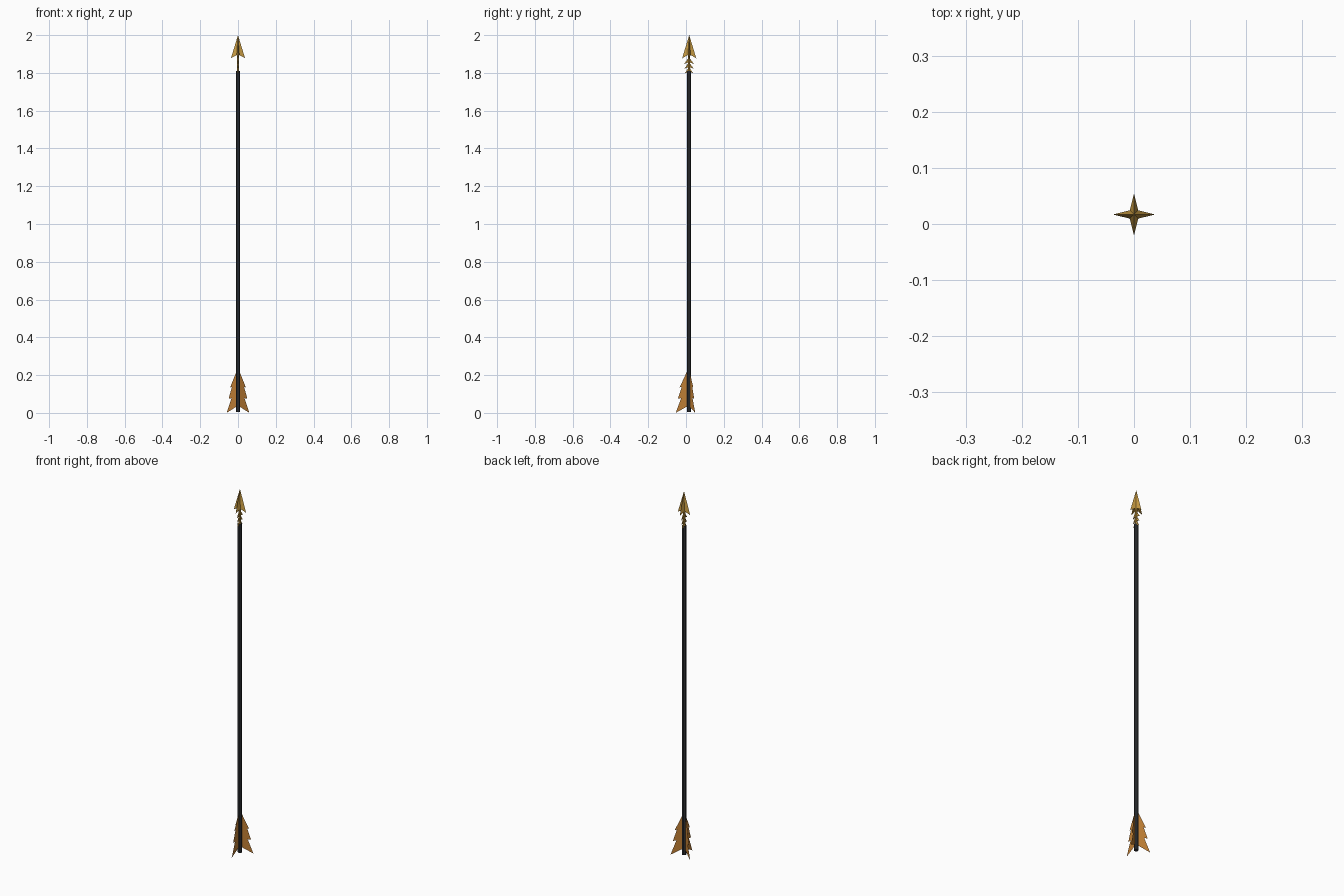
import bpy, math
from mathutils import Vector

if "Cube" in bpy.data.objects:
    bpy.data.objects.remove(bpy.data.objects["Cube"])

CY = 0.016  # arrow axis sits slightly behind the origin


def material(name, colour):
    m = bpy.data.materials.new(name)
    m.diffuse_color = (*colour, 1)
    m.use_nodes = True
    m.node_tree.nodes["Principled BSDF"].inputs["Base Color"].default_value = m.diffuse_color
    return m


dark = material("dark_shaft", (0.028, 0.031, 0.035))
gold = material("gold_metal", (0.58, 0.33, 0.055))
orange = material("orange_feather", (0.52, 0.21, 0.035))


def make(name, verts, faces, mat):
    me = bpy.data.meshes.new(name)
    me.from_pydata(verts, [], faces)
    me.materials.append(mat)
    ob = bpy.data.objects.new(name, me)
    bpy.context.collection.objects.link(ob)
    return ob


def rod(name, radius, z0, z1, mat, sides=8):
    bpy.ops.mesh.primitive_cylinder_add(vertices=sides, radius=radius, depth=z1 - z0,
                                        location=(0, CY, (z0 + z1) / 2),
                                        rotation=(0, 0, math.pi / sides))
    ob = bpy.context.object
    ob.name = name
    ob.data.materials.append(mat)


# Shaft and metal neck
rod("shaft", 0.0115, 0.005, 1.81, dark)
rod("neck", 0.007, 1.80, 1.91, gold)

# Four-bladed head: star ring with swept-back points
verts = [(0, CY + 0.001, 2.0), (0, CY + 0.001, 1.905)]
for i in range(8):
    a = i * math.pi / 4
    r, z = (0.0375, 1.877) if i % 2 == 0 else (0.0105, 1.895)
    verts.append((r * math.cos(a), CY + 0.001 + r * math.sin(a), z))
faces = []
for i in range(8):
    a, b = 2 + i, 2 + (i + 1) % 8
    faces += [(0, a, b), (1, b, a)]
make("arrow_head", verts, faces, gold)

# Small barbs below the head, on the front and back
for side in (-1, 1):
    for k, reach in enumerate((0.026, 0.024, 0.022)):
        z = 1.848 - 0.025 * k
        h = 0.004
        v = [(-h, CY, z + 0.034), (h, CY, z + 0.034), (-h, CY, z + 0.008), (h, CY, z + 0.008),
             (0, CY + side * reach, z)]
        f = [(0, 1, 4), (1, 3, 4), (3, 2, 4), (2, 0, 4), (0, 2, 3, 1)]
        if side > 0:
            f = [q[::-1] for q in f]
        make("barb", v, f, gold)

# Three flat stepped feathers
profile = [(0.006, 0.225), (0.012, 0.213), (0.048, 0.135), (0.037, 0.138), (0.057, 0.076),
           (0.04, 0.078), (0.069, 0.0), (0.012, 0.032), (0.006, 0.032)]
for k in range(3):
    a = -math.pi / 2 + k * 2 * math.pi / 3
    v = [(r * math.cos(a), CY - 0.0015 + r * math.sin(a), z) for r, z in profile]
    make("feather", v, [tuple(range(len(v)))], orange)
